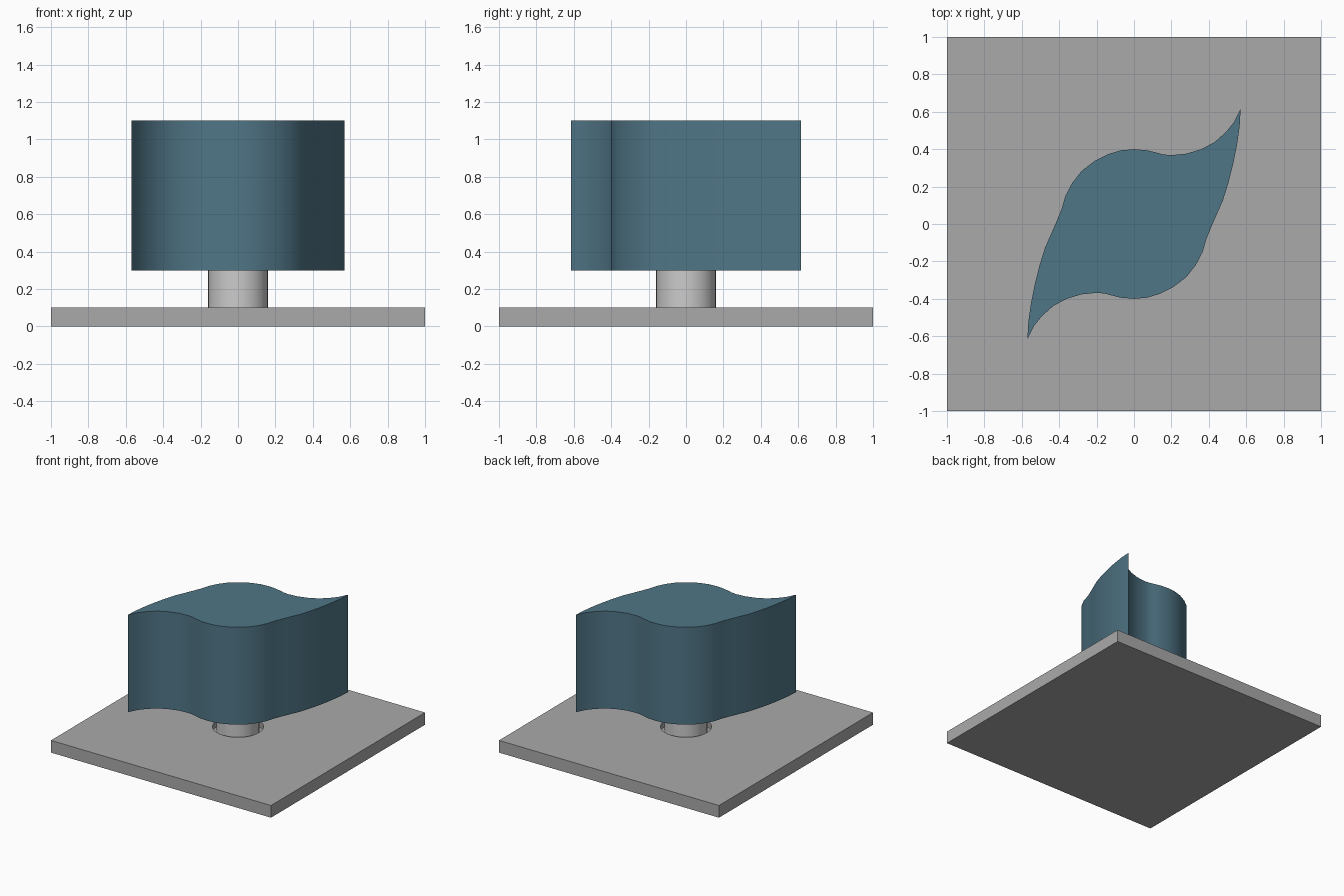
import bpy, bmesh, math

if "Cube" in bpy.data.objects:
    bpy.data.objects.remove(bpy.data.objects["Cube"])


def material(name, rgb):
    m = bpy.data.materials.new(name)
    m.diffuse_color = (*rgb, 1)
    m.use_nodes = True
    m.node_tree.nodes["Principled BSDF"].inputs["Base Color"].default_value = m.diffuse_color
    return m


def prism(name, outline, z0, z1):
    """Extrude a closed outline between two heights."""
    bm = bmesh.new()
    face = bm.faces.new([bm.verts.new((x, y, z0)) for x, y in outline])
    ext = bmesh.ops.extrude_face_region(bm, geom=[face])
    top = [v for v in ext["geom"] if isinstance(v, bmesh.types.BMVert)]
    bmesh.ops.translate(bm, verts=top, vec=(0, 0, z1 - z0))
    bmesh.ops.recalc_face_normals(bm, faces=bm.faces)
    mesh = bpy.data.meshes.new(name)
    bm.to_mesh(mesh)
    bm.free()
    obj = bpy.data.objects.new(name, mesh)
    bpy.context.collection.objects.link(obj)
    return obj


def smooth(obj, degrees=30):
    bpy.ops.object.select_all(action='DESELECT')
    obj.select_set(True)
    bpy.context.view_layer.objects.active = obj
    bpy.ops.object.shade_smooth_by_angle(angle=math.radians(degrees))


def circle(r, n=32):
    return [(r * math.cos(2 * math.pi * i / n), r * math.sin(2 * math.pi * i / n))
            for i in range(n)]


# Base plate with a shallow round socket around the axle
base = prism("base_plate", [(-1, -1), (1, -1), (1, 1), (-1, 1)], 0, 0.1)
base.data.materials.append(material("plate_grey", (0.4, 0.4, 0.4)))
cutter = prism("socket_cutter", circle(0.19), 0.05, 0.2)
cutter.hide_render = True
cutter.hide_set(True)
cut = base.modifiers.new("socket", 'BOOLEAN')
cut.operation = 'DIFFERENCE'
cut.solver = 'EXACT'
cut.object = cutter

# Axle
axle = prism("axle", circle(0.16), 0.05, 0.32)
smooth(axle)

# S-shaped rotor: half outline, repeated turned by 180 degrees
half = [(0.57, 0.615), (0.535, 0.545), (0.49, 0.49), (0.43, 0.437), (0.36, 0.40),
        (0.28, 0.376), (0.20, 0.368), (0.155, 0.372), (0.12, 0.382), (0.07, 0.394),
        (0.0, 0.40), (-0.07, 0.394), (-0.14, 0.373), (-0.21, 0.337), (-0.28, 0.284),
        (-0.33, 0.22), (-0.367, 0.15), (-0.387, 0.08), (-0.42, 0.0), (-0.475, -0.125),
        (-0.505, -0.22), (-0.53, -0.32), (-0.55, -0.42), (-0.565, -0.525)]
rotor = prism("rotor", half + [(-x, -y) for x, y in half], 0.3, 1.1)
rotor.data.materials.append(material("slate_blue", (0.08, 0.18, 0.24)))
smooth(rotor)
